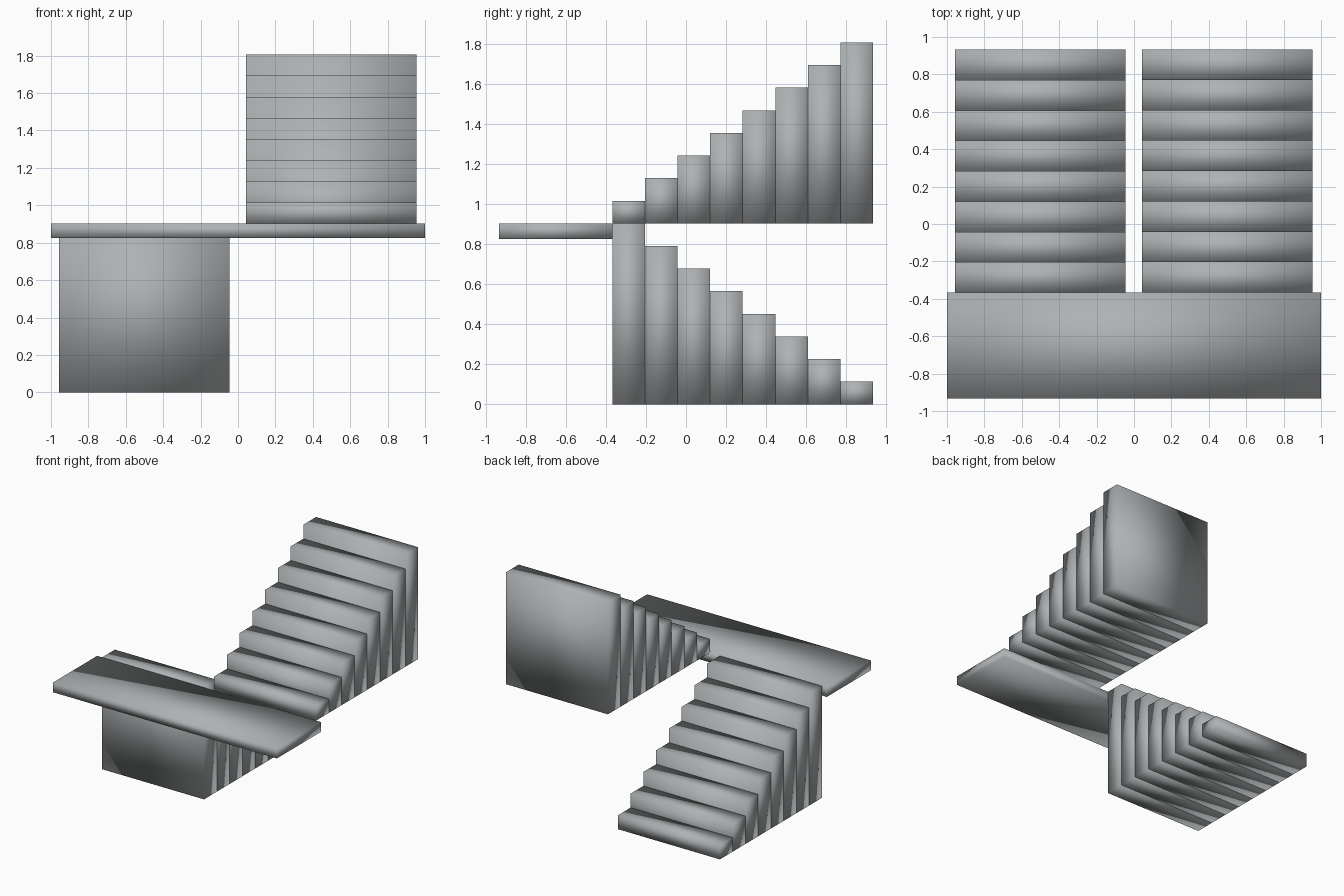
import bpy
import bmesh
from mathutils import Matrix, Vector

cube = bpy.data.objects.get("Cube")
if cube:
    bpy.data.objects.remove(cube, do_unlink=True)

# Single concrete grey
grey = bpy.data.materials.new("concrete_grey")
grey.use_nodes = True
colour = (0.42, 0.445, 0.455, 1)
grey.diffuse_color = colour
grey.node_tree.nodes["Principled BSDF"].inputs["Base Color"].default_value = colour


def box(name, low, high):
    """Smooth-shaded block between two opposite corners."""
    low, high = Vector(low), Vector(high)
    bm = bmesh.new()
    bmesh.ops.create_cube(bm, size=1, matrix=Matrix.Diagonal((*(high - low), 1)))
    for face in bm.faces:
        face.smooth = True
    mesh = bpy.data.meshes.new(name)
    bm.to_mesh(mesh)
    bm.free()
    mesh.materials.append(grey)
    obj = bpy.data.objects.new(name, mesh)
    obj.location = (low + high) / 2
    bpy.context.collection.objects.link(obj)


STEPS = 8
FRONT, BACK = -0.367, 0.933
LANDING_TOP = 0.903
TREAD = (BACK - FRONT) / STEPS
RISE = LANDING_TOP / STEPS

# Landing between the two flights
box("landing", (-1, -0.933, 0.826), (1, FRONT, LANDING_TOP))

# Lower flight climbs towards the landing, upper flight climbs away from it
for i in range(STEPS):
    y0, y1 = FRONT + i * TREAD, FRONT + (i + 1) * TREAD
    box(f"lower_step_{STEPS - i}", (-0.956, y0, 0), (-0.046, y1, (STEPS - i) * RISE))
    box(f"upper_step_{i + 1}", (0.044, y0, LANDING_TOP),
        (0.954, y1, LANDING_TOP + (i + 1) * RISE))
